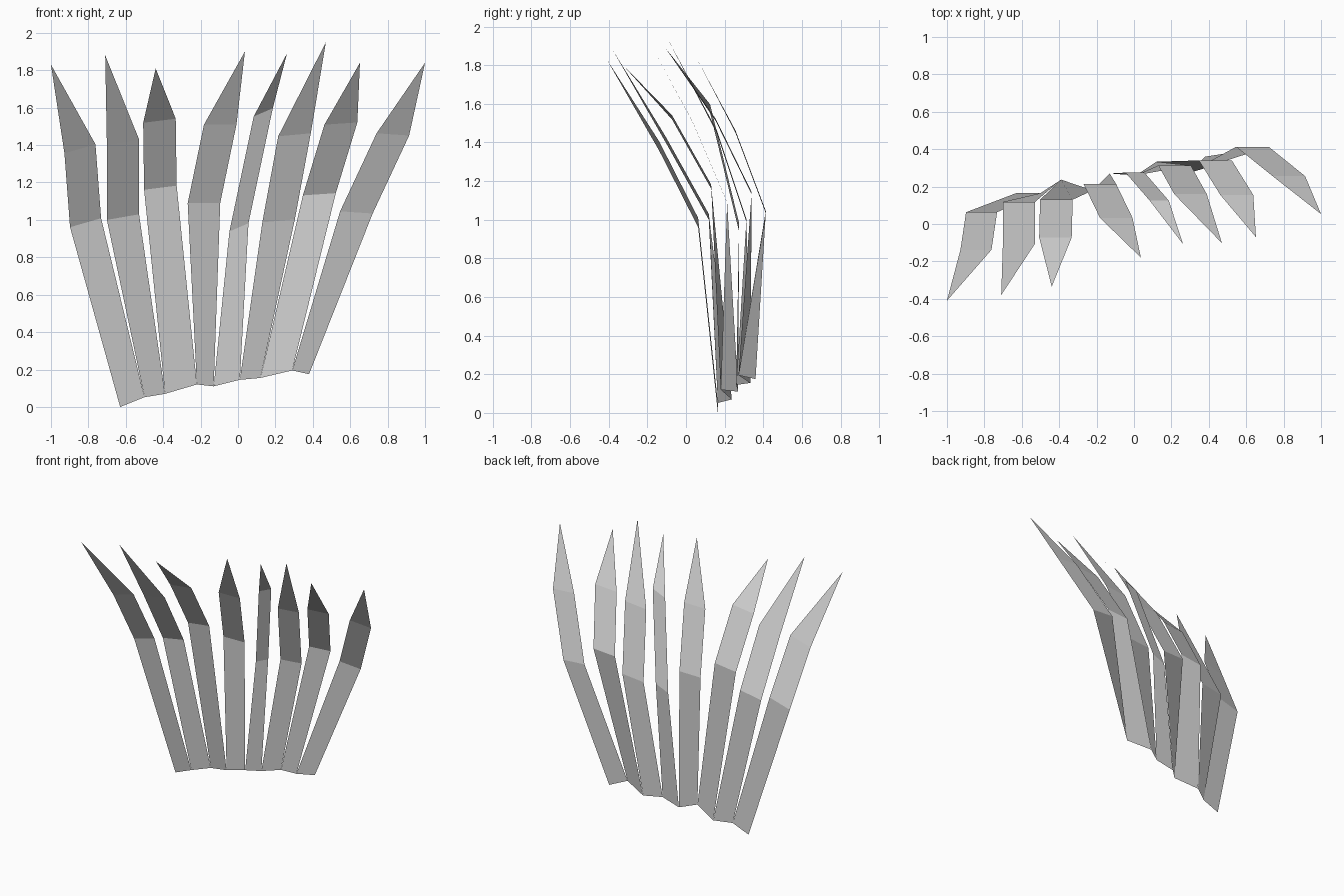
import bpy
from mathutils import Vector

# Zigzag root line: neighbouring blades share a root point
ROOTS = [(-.63, .165, 0), (-.50, .165, .052), (-.39, .237, .07),
         (-.22, .18, .12), (-.13, .27, .11), (.01, .26, .145),
         (.12, .333, .155), (.29, .272, .195), (.38, .36, .175)]

# Per blade: middle of the bend, middle of the shoulder, tip, half-width, half-slope
BLADES = [
    ((-.815, .063, .985), (-.845, -.138, 1.38), (-1.0, -.41, 1.83), .083, .024),
    ((-.615, .118, 1.015), (-.615, -.105, 1.415), (-.71, -.38, 1.88), .086, .015),
    ((-.415, .13, 1.172), (-.42, -.072, 1.53), (-.44, -.335, 1.81), .087, .011),
    ((-.182, .213, 1.09), (-.095, .033, 1.51), (.037, -.18, 1.90), .087, .001),
    ((.005, .275, .96), (.135, .125, 1.575), (.262, -.107, 1.89), .051, .022),
    ((.217, .313, .995), (.302, .16, 1.455), (.47, -.102, 1.95), .087, .008),
    ((.435, .34, 1.137), (.55, .155, 1.515), (.652, -.07, 1.84), .088, .006),
    ((.633, .413, 1.04), (.828, .256, 1.457), (1.0, .053, 1.84), .087, -.006),
]


def make_blade(number, left_root, right_root, bend, shoulder, tip, half, slope):
    side = Vector((half, 0, slope))
    verts = [left_root, right_root]
    for centre in (bend, shoulder):
        verts += [Vector(centre) - side, Vector(centre) + side]
    verts.append(tip)
    faces = [(0, 1, 3, 2), (2, 3, 5, 4), (4, 5, 6)]
    mesh = bpy.data.meshes.new(f"grass_blade_{number}")
    mesh.from_pydata([tuple(v) for v in verts], [], faces)
    mesh.update()
    obj = bpy.data.objects.new(f"grass_blade_{number}", mesh)
    bpy.context.collection.objects.link(obj)


# Row of flat, forward-bending blades
for i, blade in enumerate(BLADES):
    make_blade(i + 1, ROOTS[i], ROOTS[i + 1], *blade)
